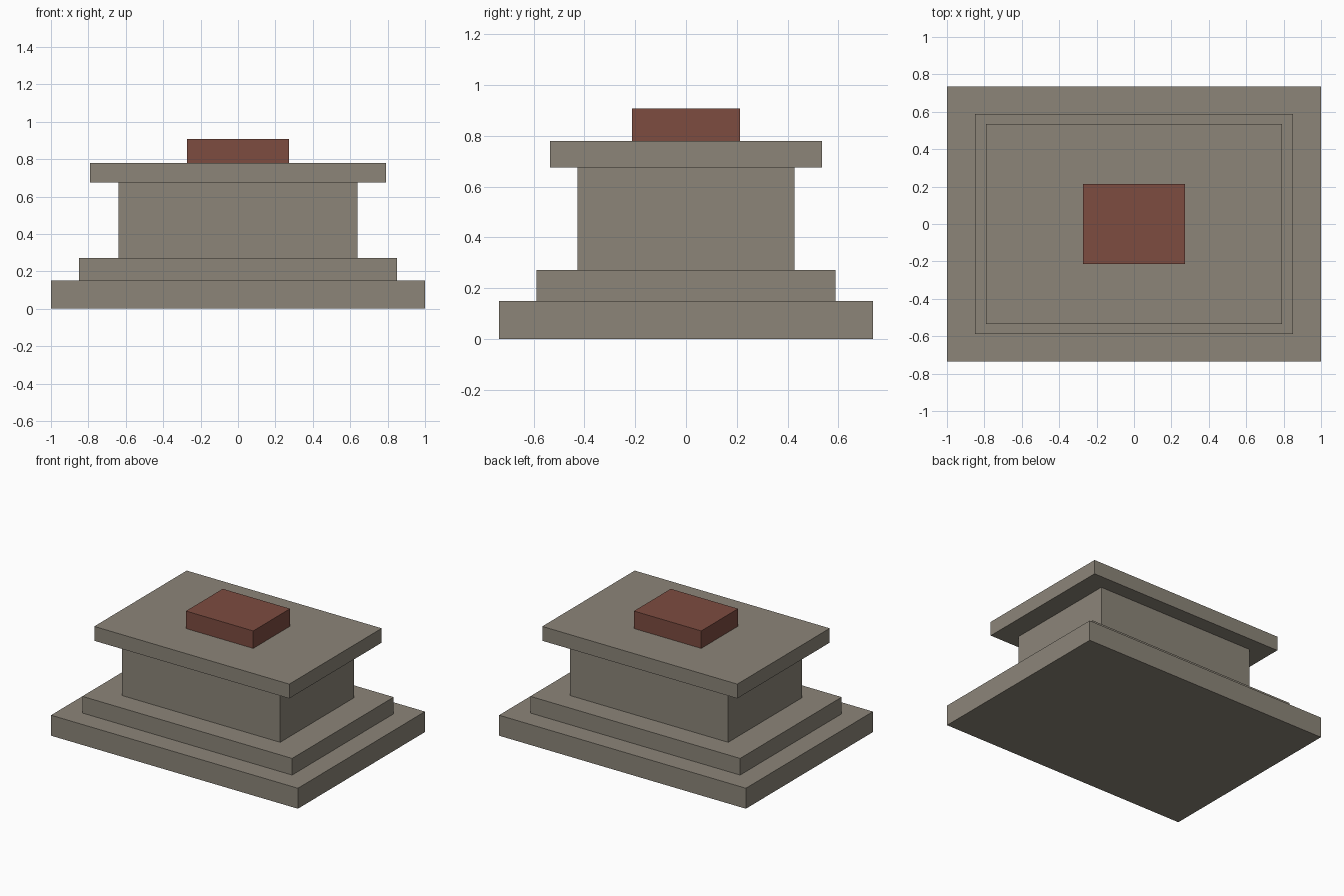
import bpy

cube = bpy.data.objects.get("Cube")
if cube:
    bpy.data.objects.remove(cube, do_unlink=True)


def make_material(name, color):
    mat = bpy.data.materials.new(name)
    mat.use_nodes = True
    mat.diffuse_color = color
    mat.node_tree.nodes["Principled BSDF"].inputs["Base Color"].default_value = color
    return mat


def slab(name, width, depth, bottom, top, mat):
    """Flat-sided block centred on the vertical axis."""
    bpy.ops.mesh.primitive_cube_add(size=1, location=(0, 0, (bottom + top) / 2))
    obj = bpy.context.object
    obj.name = name
    obj.scale = (width, depth, top - bottom)
    bpy.ops.object.transform_apply(location=False, rotation=False, scale=True)
    obj.data.materials.append(mat)
    return obj


stone = make_material("warm grey stone", (0.262, 0.235, 0.191, 1))
red = make_material("brick red", (0.205, 0.072, 0.051, 1))

# Stepped plinth
slab("base_step", 2.0, 1.47, 0, 0.15, stone)
slab("upper_step", 1.7, 1.175, 0.15, 0.272, stone)

# Pedestal body with overhanging top
slab("pedestal_body", 1.28, 0.852, 0.272, 0.675, stone)
slab("table_top", 1.58, 1.07, 0.675, 0.78, stone)

# Block resting on the top
slab("red_block", 0.545, 0.426, 0.78, 0.908, red)
